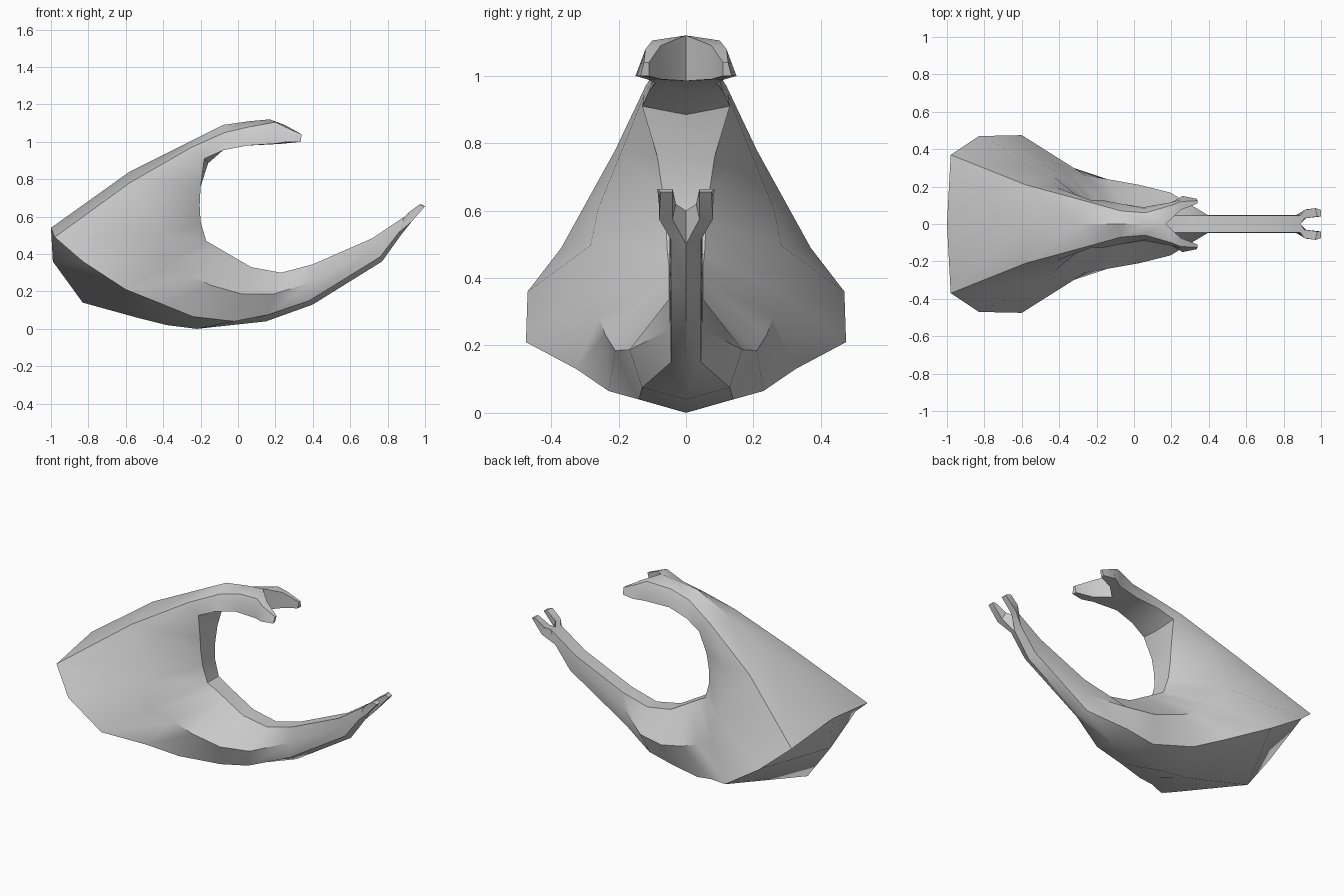
import bpy, bmesh, math
from mathutils import Vector

if "Cube" in bpy.data.objects:
    bpy.data.objects.remove(bpy.data.objects["Cube"])

# Rails run along the C shape, from the upper fork round the back to the lower fork
# Outer ridge on the centre plane (x, z)
ridge = [(.17, 1.12), (.06, 1.11), (-.08, 1.09), (-.3, .98), (-.58, .84), (-1, .54), (-.99, .36),
         (-.83, .14), (-.54, .06), (-.38, .02), (-.22, 0), (.15, .04), (.4, .13), (.77, .36), (.87, .5)]
# Outer side crease (x, y, z)
crease = [(.2, .10, 1.105), (.06, .06, 1.08), (-.07, .07, 1.05), (-.25, .12, .97), (-.58, .21, .78),
          (-.98, .37, .49), (-.83, .47, .36), (-.6, .475, .21), (-.4, .325, .13), (-.24, .23, .065),
          (-.02, .14, .04), (.16, .13, .075), (.38, .045, .15), (.76, .045, .385), (.86, .045, .515)]
# Inner edge around the gap (x, y, z)
inner = [(.2, .115, .99), (.05, .09, .98), (-.08, .11, .955), (-.18, .13, .91), (-.2, .085, .76),
         (-.205, .07, .66), (-.2, .06, .57), (-.17, .055, .47), (-.11, .05, .435), (-.05, .05, .4),
         (.07, .05, .33), (.23, .045, .3), (.4, .045, .345), (.72, .045, .485), (.89, .045, .6)]
# Flank line: how far from crease to inner edge, and sideways swelling
flank = [(.4, .01), (.4, .01), (.4, 0), (.4, 0), (.45, .04), (.7, .1), (.65, .08), (.5, .04), (.5, .07),
         (.5, .1), (.5, .115), (.5, .08), (.5, .004), (.5, .004), (.5, .004)]


def ring(o, s, i, c, mix=.4, swell=0.0):
    s, i = Vector(s), Vector(i)
    return [Vector(o), s, s.lerp(i, mix) + Vector((0, swell, 0)), i, Vector(c)]


rings = [ring((o[0], 0, o[1]), s, i, (i[0], 0, i[2]), *f)
         for o, s, i, f in zip(ridge, crease, inner, flank)]
rings[0][4] = Vector((.16, 0, .985))
rings[3][4] = Vector((-.16, 0, .885))

# Fork prongs: rings that leave the centre plane
upper_prong = [ring((.34, .11, 1.04), (.34, .125, 1.04), (.335, .135, 1.0), (.33, .11, 1.0)),
               ring((.25, .075, 1.09), (.25, .12, 1.08), (.26, .15, 1.0), (.24, .075, .99))]
lower_prong = [ring((.93, .04, .575), (.93, .08, .575), (.91, .075, .62), (.91, .03, .62)),
               ring((1.0, .04, .655), (1.0, .075, .655), (.97, .085, .665), (.98, .04, .665))]
rings = upper_prong + rings + lower_prong

bm = bmesh.new()
loops = [[bm.verts.new(p) for p in r] for r in rings]
last = len(loops) - 1
for n in range(last):
    a, b = loops[n], loops[n + 1]
    for k in range(4):
        bm.faces.new((a[k], a[k + 1], b[k + 1], b[k]))
    if n < 2 or n >= last - 2:                      # notch walls of the forks
        bm.faces.new((a[4], a[0], b[0], b[4]))
bm.faces.new(loops[0])
bm.faces.new(loops[-1])
# Mirror the half across the centre plane
geom = bm.verts[:] + bm.edges[:] + bm.faces[:]
dup = bmesh.ops.duplicate(bm, geom=geom)["geom"]
for v in dup:
    if isinstance(v, bmesh.types.BMVert):
        v.co.y = -v.co.y
bmesh.ops.remove_doubles(bm, verts=bm.verts[:], dist=1e-4)
bmesh.ops.recalc_face_normals(bm, faces=bm.faces[:])

mesh = bpy.data.meshes.new("hooked_body")
bm.to_mesh(mesh)
bm.free()
body = bpy.data.objects.new("hooked_body", mesh)
bpy.context.collection.objects.link(body)
bpy.context.view_layer.objects.active = body
body.select_set(True)
bpy.ops.object.shade_smooth_by_angle(angle=math.radians(35))
